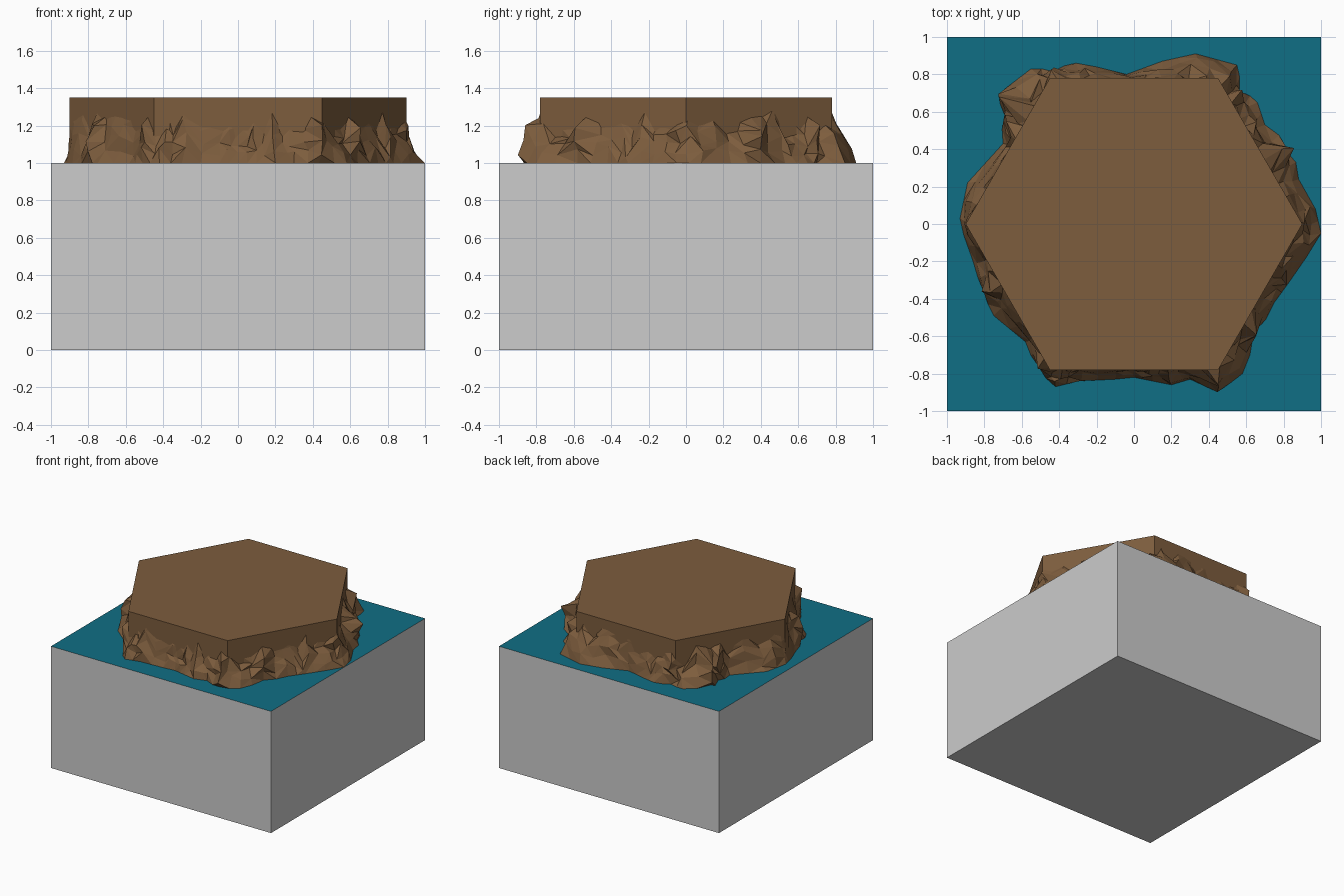
import bpy, bmesh, math, random
from mathutils import Vector

if "Cube" in bpy.data.objects:
    bpy.data.objects.remove(bpy.data.objects["Cube"])

random.seed(4)


def material(name, rgb):
    m = bpy.data.materials.new(name)
    m.diffuse_color = (*rgb, 1)
    m.use_nodes = True
    m.node_tree.nodes["Principled BSDF"].inputs["Base Color"].default_value = m.diffuse_color
    return m


grey = material("grey block", (0.604, 0.604, 0.604))
teal = material("teal water", (0.005, 0.156, 0.235))
brown = material("brown rock", (0.205, 0.109, 0.047))


def finish(bm, name, mats):
    me = bpy.data.meshes.new(name)
    bm.to_mesh(me)
    bm.free()
    ob = bpy.data.objects.new(name, me)
    for m in mats:
        me.materials.append(m)
    bpy.context.collection.objects.link(ob)
    return ob


# Square block: grey sides, teal water surface on top
bm = bmesh.new()
bmesh.ops.create_cube(bm, size=1)
for v in bm.verts:
    v.co = (v.co.x * 2, v.co.y * 2, v.co.z + 0.5)
bm.normal_update()
for f in bm.faces:
    f.material_index = 1 if f.normal.z > 0.5 else 0
finish(bm, "water_block", [grey, teal])

# Hexagonal plateau, corners pointing along x
bm = bmesh.new()
rings = [[bm.verts.new((0.9 * math.cos(k * math.pi / 3), 0.9 * math.sin(k * math.pi / 3), z))
          for k in range(6)] for z in (1.0, 1.35)]
low, high = rings
bm.faces.new(high)
bm.faces.new(low[::-1])
for k in range(6):
    j = (k + 1) % 6
    bm.faces.new((low[k], low[j], high[j], high[k]))
finish(bm, "hex_plateau", [brown])

# Rough rock skirt: outer outline read from the plan
outline = [(1.0, -.05), (.97, .08), (.88, .24), (.85, .42), (.70, .53), (.66, .65),
           (.58, .72), (.55, .85), (.33, .91), (.15, .87), (-.04, .80), (-.2, .84),
           (-.31, .86), (-.44, .83), (-.55, .83), (-.72, .70), (-.71, .58), (-.70, .43),
           (-.89, .22), (-.93, .03), (-.91, -.06), (-.86, -.2), (-.81, -.37),
           (-.75, -.49), (-.58, -.63), (-.52, -.78), (-.42, -.87), (-.3, -.84),
           (-.1, -.83), (0, -.82), (.1, -.84), (.2, -.86), (.3, -.83), (.45, -.9),
           (.58, -.8), (.66, -.6), (.75, -.42), (.83, -.31), (.92, -.18)]
# outline points whose rock bulges out above the waterline
bulges = {3, 6, 13, 15, 16, 22, 25, 33, 35}


def hex_point(p):
    """Point on the plateau wall in the direction of p, slightly inside."""
    a = math.atan2(p.y, p.x)
    off = (a % (math.pi / 3)) - math.pi / 6
    return p.normalized() * (0.775 / math.cos(off))


TAPER = [1.0, .74, .42, .16, -.05]
BULGE = [.72, .88, 1.0, .85, -.05]

bm = bmesh.new()
columns = []
n = len(outline)
for i in range(n):
    p, q = Vector(outline[i]), Vector(outline[(i + 1) % n])
    for half in (0, 1):
        o = p.lerp(q, 0.5) if half else p
        bulging = i in bulges and not half
        inner = hex_point(o)
        top = 1.25 if bulging else random.uniform(1.19, 1.3)
        col = []
        for k, w in enumerate(BULGE if bulging else TAPER):
            if 0 < k < 4:
                w += random.uniform(-.22, .16)
            w = min(w, 1.0)
            z = 1 + (top - 1) * k / 4
            if 0 < k < 4:
                z += random.uniform(-.022, .022)
            c = inner.lerp(o, w)
            side = Vector((-c.y, c.x)) * (random.uniform(-.02, .02) if 0 < k < 4 else 0)
            col.append(bm.verts.new((c.x + side.x, c.y + side.y, z)))
        columns.append(col)

for i, a in enumerate(columns):
    b = columns[(i + 1) % len(columns)]
    for k in range(4):
        # random diagonal gives the broken, faceted rock
        if random.random() < 0.5:
            bm.faces.new((a[k], b[k], b[k + 1]))
            bm.faces.new((a[k], b[k + 1], a[k + 1]))
        else:
            bm.faces.new((a[k], b[k], a[k + 1]))
            bm.faces.new((b[k], b[k + 1], a[k + 1]))
finish(bm, "rock_skirt", [brown])
